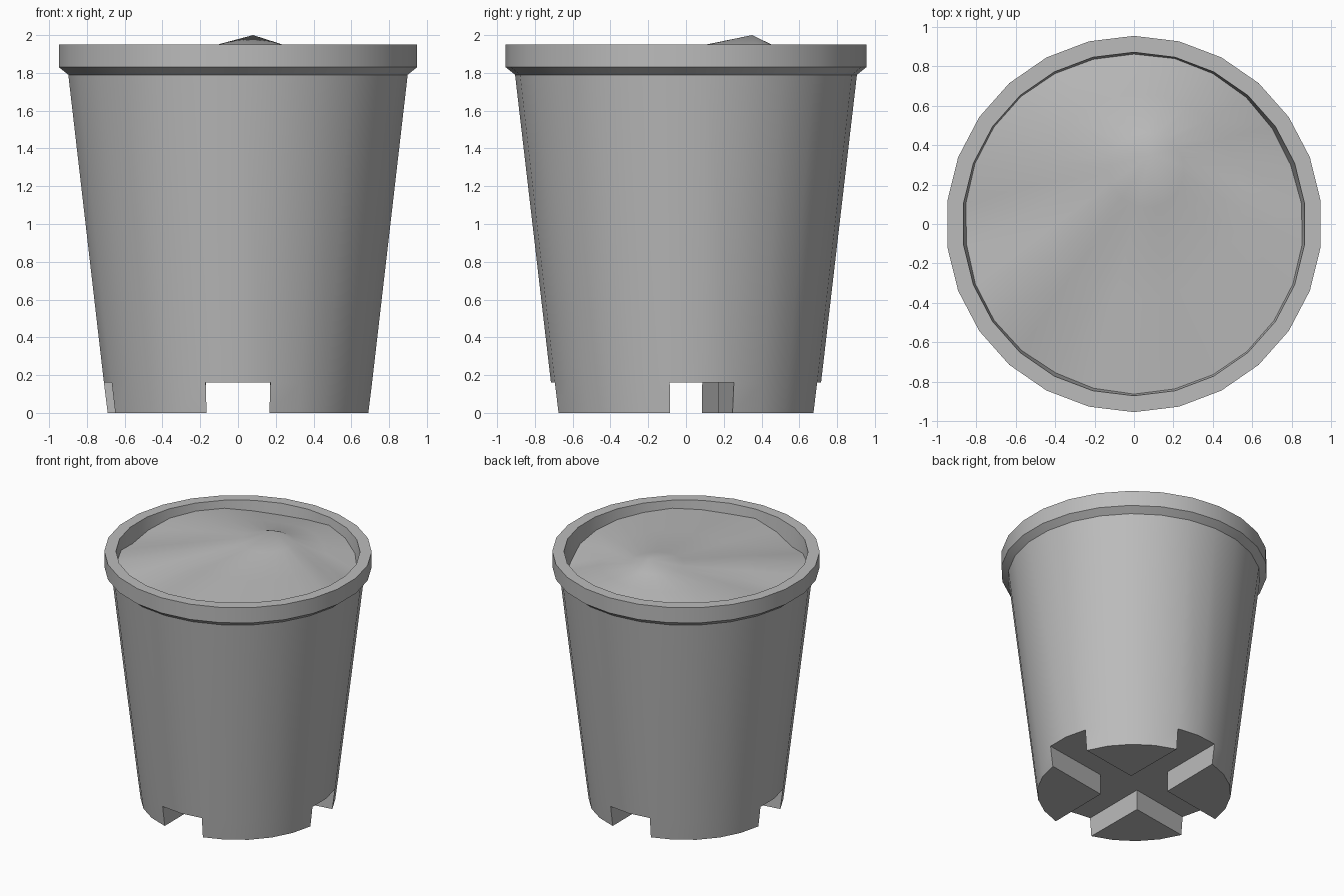
import bpy, bmesh
from math import sin, cos, pi, radians
from mathutils import Vector

cube = bpy.data.objects.get("Cube")
if cube:
    bpy.data.objects.remove(cube)

SIDES = 26
STEP = 2 * pi / SIDES
FOOT_Z = 0.16

gray = bpy.data.materials.new("plain gray")
gray.use_nodes = True
color = (0.5, 0.5, 0.5, 1)
gray.diffuse_color = color
gray.node_tree.nodes["Principled BSDF"].inputs["Base Color"].default_value = color


def rim_point(i, r, z):
    # Point 0 lies at the back, counting clockwise seen from above
    return Vector((r * sin(i * STEP), r * cos(i * STEP), z))


def ring(bm, r, z):
    return [bm.verts.new(rim_point(i, r, z)) for i in range(SIDES)]


def bridge(bm, a, b):
    for i in range(SIDES):
        j = (i + 1) % SIDES
        bm.faces.new((a[i], a[j], b[j], b[i]))


def finish(bm, name, angle):
    bmesh.ops.recalc_face_normals(bm, faces=bm.faces)
    mesh = bpy.data.meshes.new(name)
    bm.to_mesh(mesh)
    bm.free()
    mesh.materials.append(gray)
    obj = bpy.data.objects.new(name, mesh)
    bpy.context.collection.objects.link(obj)
    bpy.ops.object.select_all(action="DESELECT")
    obj.select_set(True)
    bpy.context.view_layer.objects.active = obj
    bpy.ops.object.shade_smooth_by_angle(angle=radians(angle))
    return obj


# Pot: turned wall with a thick rim and a hollow inside
bm = bmesh.new()
profile = [(0.715, FOOT_Z), (0.905, 1.79), (0.955, 1.83), (0.955, 1.95),
           (0.872, 1.95), (0.67, 0.3)]
rings = [ring(bm, r, z) for r, z in profile]
for a, b in zip(rings, rings[1:]):
    bridge(bm, a, b)
bm.faces.new(rings[-1])

# Feet: four wedges between crossing drain channels
base = rings[0]
low = ring(bm, 0.695, 0)
channels = [0, 6, 13, 19]      # middle rim point of each channel
corners = [(1, 1), (1, -1), (-1, -1), (-1, 1)]
ceiling = []
for k, (sx, sy) in enumerate(corners):
    mid = channels[k]
    last = channels[(k + 1) % 4] or SIDES
    arc = range(mid + 1, last)
    top_in = bm.verts.new((sx * 0.17, sy * 0.17, FOOT_Z))
    low_in = bm.verts.new((sx * 0.17, sy * 0.17, 0))
    for i in arc[:-1]:
        bm.faces.new((base[i], base[i + 1], low[i + 1], low[i]))
    for i in (arc[0], arc[-1]):
        bm.faces.new((base[i], low[i], low_in, top_in))
    bm.faces.new([low[i] for i in arc] + [low_in])
    ceiling += [base[mid - 1], base[mid], base[mid + 1], top_in]
bm.faces.new(ceiling)
bmesh.ops.delete(bm, geom=[v for v in bm.verts if not v.link_faces], context="VERTS")
finish(bm, "pot", 35)

# Soil: uneven low mound fanning out from an off-centre peak
edge_heights = [1.87, 1.89, 1.87, 1.84, 1.79, 1.76, 1.82, 1.85, 1.87,
                1.88, 1.89, 1.88, 1.87, 1.88, 1.84, 1.80, 1.84, 1.87,
                1.86, 1.82, 1.85, 1.88, 1.89, 1.89, 1.87, 1.86]
bm = bmesh.new()
peak = Vector((0.08, 0.35, 2.0))
tip = bm.verts.new(peak)
inner = None
for t, mound, blend in ((0.22, 1.945, 0.0), (0.6, 1.93, 0.3), (1.0, 1.9, 1.0)):
    loop = []
    for i, h in enumerate(edge_heights):
        p = peak.lerp(rim_point(i, 0.866, 0), t)
        p.z = mound + (h - mound) * blend
        loop.append(bm.verts.new(p))
    if inner:
        bridge(bm, inner, loop)
    else:
        for i in range(SIDES):
            bm.faces.new((tip, loop[i], loop[(i + 1) % SIDES]))
    inner = loop
soil = finish(bm, "soil", 60)
if soil.data.polygons[0].normal.z < 0:
    soil.data.flip_normals()
